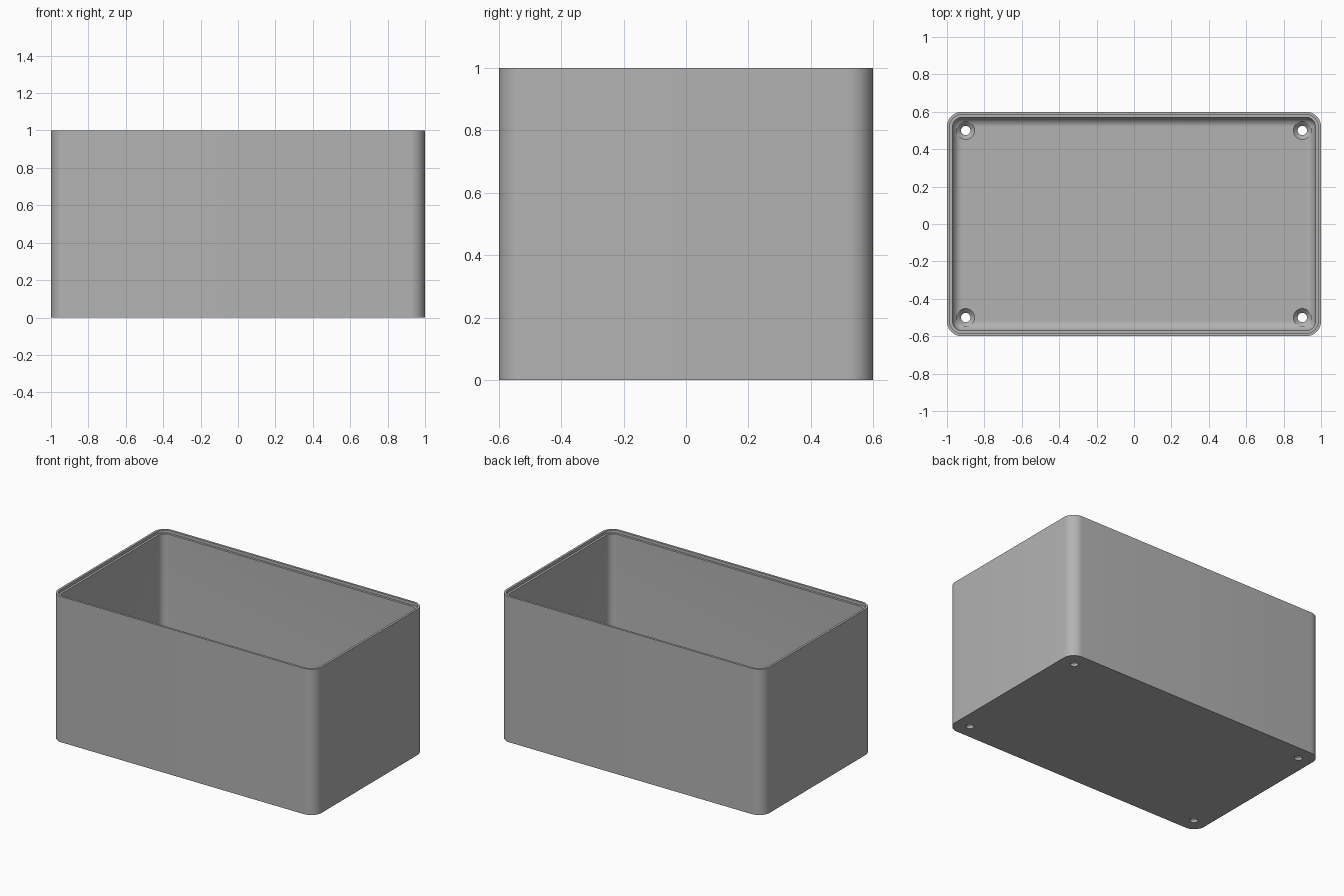
import bpy, bmesh
from math import sin, cos, pi, radians

cube = bpy.data.objects.get("Cube")
if cube:
    bpy.data.objects.remove(cube)

HALF_X, HALF_Y, HEIGHT, CORNER = 1.0, 0.6, 1.0, 0.08
WALL, LIP, LIP_DEPTH = 0.03, 0.015, 0.02
FLOOR, FILLET = 0.04, 0.05
ARC = 10

grey = bpy.data.materials.new("plain grey")
grey.use_nodes = True
grey.diffuse_color = (0.45, 0.45, 0.45, 1)
grey.node_tree.nodes["Principled BSDF"].inputs["Base Color"].default_value = grey.diffuse_color


def add_object(name, bm):
    bmesh.ops.recalc_face_normals(bm, faces=bm.faces)
    mesh = bpy.data.meshes.new(name)
    bm.to_mesh(mesh)
    bm.free()
    mesh.materials.append(grey)
    obj = bpy.data.objects.new(name, mesh)
    bpy.context.collection.objects.link(obj)
    return obj


def rounded_ring(inset, z):
    """Rounded rectangle, drawn in from the outer outline."""
    r = max(CORNER - inset, 0.012)
    cx, cy = HALF_X - inset - r, HALF_Y - inset - r
    points = []
    for quarter, (sx, sy) in enumerate(((1, 1), (-1, 1), (-1, -1), (1, -1))):
        for i in range(ARC + 1):
            a = (quarter + i / ARC) * pi / 2
            points.append((sx * cx + r * cos(a), sy * cy + r * sin(a), z))
    return points


def circle_ring(x, y, radius, z, sides=32):
    return [(x + radius * cos(2 * pi * i / sides), y + radius * sin(2 * pi * i / sides), z)
            for i in range(sides)]


def skin(name, rings):
    """Closed solid through successive rings, capped at both ends."""
    bm = bmesh.new()
    loops = [[bm.verts.new(p) for p in ring] for ring in rings]
    n = len(loops[0])
    for a, b in zip(loops, loops[1:]):
        for i in range(n):
            j = (i + 1) % n
            bm.faces.new((a[i], a[j], b[j], b[i]))
    bm.faces.new(loops[0])
    bm.faces.new(loops[-1])
    return add_object(name, bm)


# Box: outer wall, stepped rim, inner wall, rounded floor edge
profile = [(0, 0), (0, HEIGHT), (LIP, HEIGHT), (LIP, HEIGHT - LIP_DEPTH),
           (WALL, HEIGHT - LIP_DEPTH)]
for i in range(9):
    a = i / 8 * pi / 2
    profile.append((WALL + FILLET * (1 - cos(a)), FLOOR + FILLET * (1 - sin(a))))
box = skin("open_box", [rounded_ring(inset, z) for inset, z in profile])

# Countersunk screw holes in the floor corners
for x in (-0.9, 0.9):
    for y in (-0.5, 0.5):
        cutter = skin("hole_cutter", [circle_ring(x, y, r, z) for r, z in
                                      ((0.025, -0.05), (0.025, 0.017), (0.048, FLOOR),
                                       (0.048, FLOOR + 0.05))])
        cutter.hide_render = True
        cut = box.modifiers.new("screw_hole", "BOOLEAN")
        cut.operation = "DIFFERENCE"
        cut.solver = "EXACT"
        cut.object = cutter
        bpy.context.view_layer.objects.active = box
        bpy.ops.object.modifier_apply(modifier=cut.name)
        bpy.data.objects.remove(cutter)

# Smooth corners, crisp edges
bpy.ops.object.select_all(action="DESELECT")
box.select_set(True)
bpy.context.view_layer.objects.active = box
bpy.ops.object.shade_smooth_by_angle(angle=radians(30))
